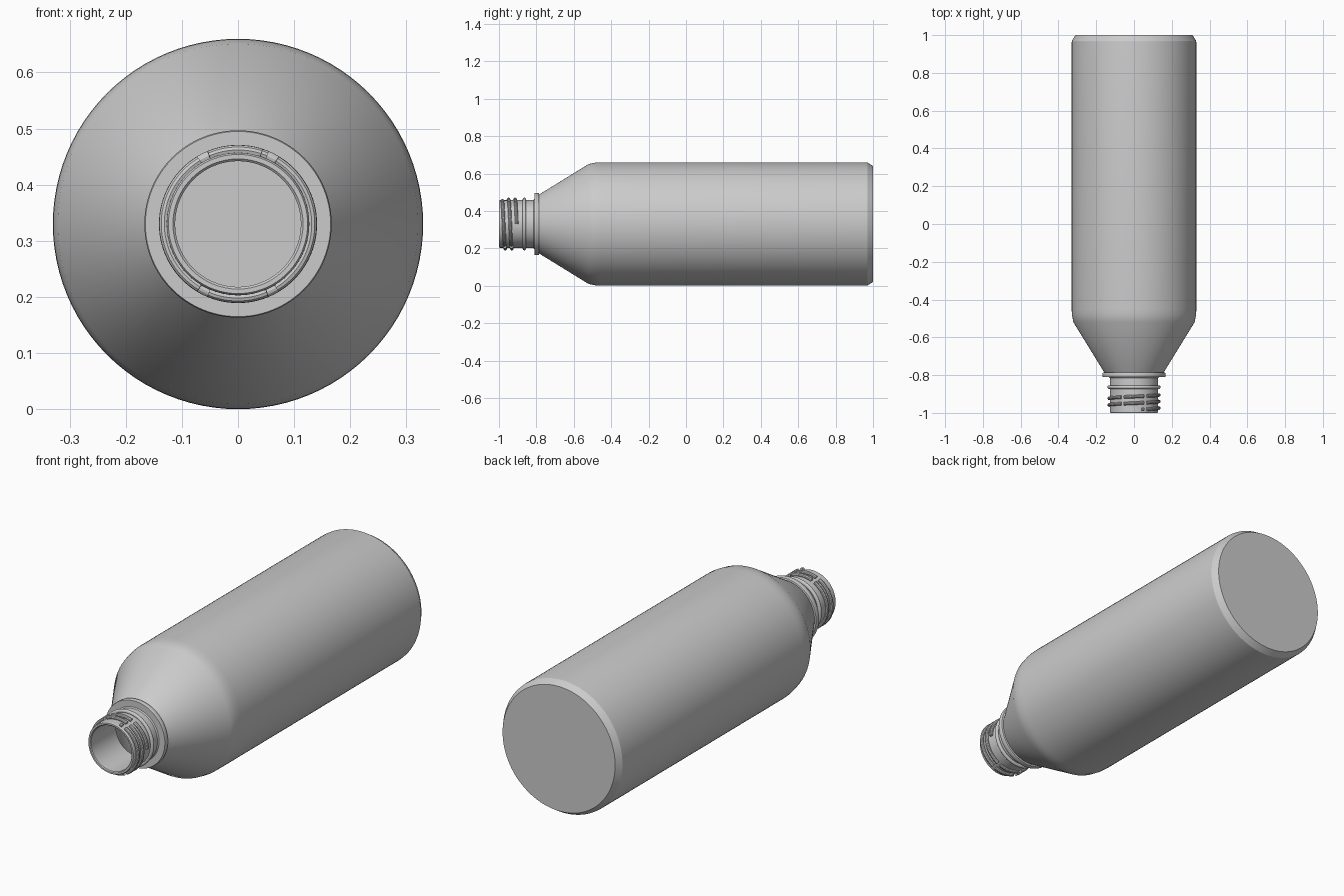
import bpy, bmesh
from math import sin, cos, pi, radians

if "Cube" in bpy.data.objects:
    bpy.data.objects.remove(bpy.data.objects["Cube"])

AXIS_Z = 0.33          # height of the bottle's lying axis
SEG = 96


def revolve(name, profile, closed=False):
    """Spin (y, radius) points around the lying axis."""
    bm = bmesh.new()
    rings = []
    for y, r in profile:
        if r == 0:
            rings.append([bm.verts.new((0, y, AXIS_Z))] * SEG)
        else:
            rings.append([bm.verts.new((r * cos(2 * pi * i / SEG), y,
                                        AXIS_Z + r * sin(2 * pi * i / SEG)))
                          for i in range(SEG)])
    pairs = list(zip(rings, rings[1:]))
    if closed:
        pairs.append((rings[-1], rings[0]))
    for a, b in pairs:
        for i in range(SEG):
            j = (i + 1) % SEG
            bm.faces.new(list(dict.fromkeys((a[i], a[j], b[j], b[i]))))
    bmesh.ops.recalc_face_normals(bm, faces=bm.faces)
    mesh = bpy.data.meshes.new(name)
    bm.to_mesh(mesh)
    bm.free()
    return finish(bpy.data.objects.new(name, mesh))


def finish(obj):
    if obj.name not in bpy.context.collection.objects:
        bpy.context.collection.objects.link(obj)
    bpy.ops.object.select_all(action='DESELECT')
    obj.select_set(True)
    bpy.context.view_layer.objects.active = obj
    if obj.type == 'CURVE':
        bpy.ops.object.convert(target='MESH')
        obj = bpy.context.object
    bpy.ops.object.shade_smooth_by_angle(angle=radians(25))
    return obj


# Hollow bottle: outer wall from base to mouth, then inner wall back to the floor
outer = [(1.0, 0), (1.0, 0.310), (0.97, 0.329), (0.96, 0.33), (-0.45, 0.33),
         (-0.48, 0.329), (-0.52, 0.321), (-0.785, 0.158), (-0.787, 0.165),
         (-0.792, 0.167), (-0.806, 0.167), (-0.811, 0.165), (-0.811, 0.133),
         (-0.816, 0.128), (-0.995, 0.127), (-1.0, 0.124)]
inner = [(-1.0, 0.116), (-0.996, 0.112), (-0.80, 0.112), (-0.77, 0.150),
         (-0.512, 0.308), (-0.45, 0.317), (0.965, 0.317), (0.985, 0.300), (0.985, 0)]
revolve("bottle_body", outer + inner)

# Locking bead below the threads
bead = [(-0.864 + 0.009 * cos(a * pi / 6), 0.132 + 0.009 * sin(a * pi / 6))
        for a in range(12)]
revolve("neck_bead", bead, closed=True)

# Screw thread: one helix broken by four vent gaps per turn
PITCH, END_Y, TURNS = 0.035, -0.905, 2.2
GAPS = (63, 117, 243, 297)
curve = bpy.data.curves.new("screw_thread", 'CURVE')
curve.dimensions = '3D'
curve.bevel_depth = 0.009
curve.bevel_resolution = 3
curve.use_fill_caps = True
cuts = [g + 360 * t for t in range(3) for g in GAPS if g + 360 * t < 360 * TURNS]
edges = [0] + [c + s for c in cuts for s in (-4, 4)] + [360 * TURNS]
for start, stop in zip(edges[::2], edges[1::2]):
    n = max(4, int((stop - start) / 4)) + 1
    spline = curve.splines.new('POLY')
    spline.points.add(n - 1)
    for k, p in enumerate(spline.points):
        deg = start + (stop - start) * k / (n - 1)
        a = radians(deg)
        p.co = (0.132 * cos(a), END_Y - PITCH * deg / 360,
                AXIS_Z + 0.132 * sin(a), 1)
finish(bpy.data.objects.new("screw_thread", curve))
